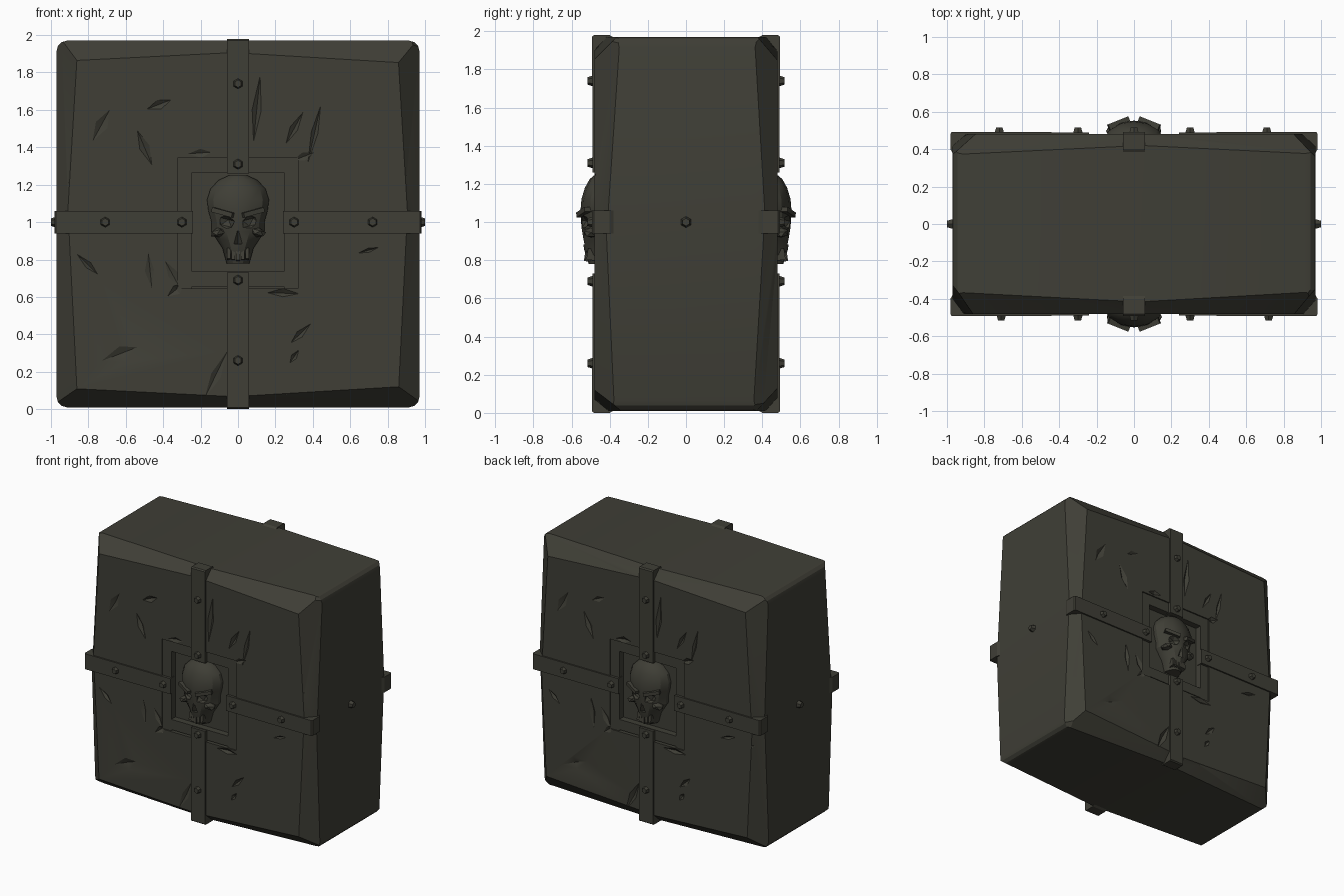
import bpy, bmesh, math, random
from mathutils import Vector, Matrix, Euler

if "Cube" in bpy.data.objects:
    bpy.data.objects.remove(bpy.data.objects["Cube"])

random.seed(7)
ZC = 0.99  # centre height of the block

mat = bpy.data.materials.new("dark_stone")
mat.diffuse_color = (0.050, 0.049, 0.037, 1)
mat.use_nodes = True
mat.node_tree.nodes["Principled BSDF"].inputs["Base Color"].default_value = mat.diffuse_color


def finish(name, bm):
    bmesh.ops.recalc_face_normals(bm, faces=bm.faces[:])
    me = bpy.data.meshes.new(name)
    bm.to_mesh(me)
    bm.free()
    ob = bpy.data.objects.new(name, me)
    bpy.context.collection.objects.link(ob)
    return ob


def trs(loc, size=(1, 1, 1), rot=(0, 0, 0)):
    return Matrix.LocRotScale(Vector(loc), Euler(rot), Vector(size))


def add_box(bm, loc, size, rot=(0, 0, 0)):
    bmesh.ops.create_cube(bm, size=1, matrix=trs(loc, size, rot))


def add_shard(bm, loc, size, rot):
    # irregular eight-sided splinter used to chip the stone
    r = bmesh.ops.create_uvsphere(bm, u_segments=4, v_segments=2, radius=1)
    for v in r["verts"]:
        v.co *= random.uniform(0.8, 1.15)
        v.co = trs(loc, size, rot) @ v.co


def cut(ob, cutter, self_overlap=False):
    m = ob.modifiers.new("cut", "BOOLEAN")
    m.operation, m.solver, m.object = "DIFFERENCE", "EXACT", cutter
    m.use_self = self_overlap
    bpy.context.view_layer.update()
    dg = bpy.context.evaluated_depsgraph_get()
    me = bpy.data.meshes.new_from_object(ob.evaluated_get(dg))
    ob.modifiers.clear()
    ob.data = me
    bpy.data.objects.remove(cutter)


def to_back(ob):
    # repeat a front part on the back
    dup = ob.copy()
    dup.name = ob.name + "_back"
    dup.matrix_world = Matrix.Rotation(math.pi, 4, "Z") @ ob.matrix_world
    bpy.context.collection.objects.link(dup)


# Stone block: rounded box with irregular chamfers
bm = bmesh.new()
add_box(bm, (0, 0, ZC), (1.94, 0.96, 1.96))
bmesh.ops.bevel(bm, geom=bm.edges[:], offset=0.055, segments=3, profile=0.5, affect="EDGES")


def slice_off(bm, co, no):
    geom = bm.verts[:] + bm.edges[:] + bm.faces[:]
    r = bmesh.ops.bisect_plane(bm, geom=geom, plane_co=co, plane_no=no, clear_outer=True)
    edges = [e for e in r["geom_cut"] if isinstance(e, bmesh.types.BMEdge)]
    if len(edges) > 2:
        bmesh.ops.edgeloop_fill(bm, edges=edges)


for sx in (-1, 1):
    for sy in (-1, 1):
        for sz in (-1, 1):
            no = Vector((sx * random.uniform(.7, 1.1), sy * random.uniform(.7, 1.2),
                         sz * random.uniform(.7, 1.1))).normalized()
            corner = Vector((sx * .97, sy * .48, ZC + sz * .98))
            slice_off(bm, corner - no * random.uniform(.07, .095), no)
for sy in (-1, 1):
    for s in (-1, 1):
        for tilt in (-.05, .06):
            # long worn slopes along the vertical and horizontal face edges
            no = Vector((s, sy * random.uniform(.7, 1.3), tilt)).normalized()
            slice_off(bm, Vector((s * .97, sy * .48, ZC)) - no * .045, no)
            no = Vector((tilt, sy * random.uniform(.7, 1.3), s)).normalized()
            slice_off(bm, Vector((0, sy * .48, ZC + s * .98)) - no * .045, no)
stone = finish("stone_block", bm)

# Square recess on the front and back
bm = bmesh.new()
for s in (-1, 1):
    add_box(bm, (0, s * .52, ZC + .005), (.64, .2, .70))
cut(stone, finish("recess_cutter", bm))

# Chips along the edges, cracks and shallow dents on the faces
bm = bmesh.new()
marks = [  # x, z, half length, half width, lean
    (-.73, 1.52, .12, .035, .5), (-.50, 1.40, .13, .03, -.4), (-.42, 1.63, .07, .03, 1.2),
    (.41, 1.48, .17, .02, .22), (.30, 1.50, .10, .025, .5), (-.47, .74, .13, .03, -.1),
    (-.35, .72, .10, .03, -.5), (-.12, .18, .15, .03, .45), (.33, .40, .08, .025, .8),
    (.30, .28, .05, .02, .6), (-.80, .77, .08, .02, -.8), (.10, 1.60, .18, .025, .1),
    (-.20, 1.37, .08, .03, 1.5), (.35, 1.35, .08, .03, 1.2), (-.33, .64, .08, .03, .9),
    (.24, .62, .10, .025, 1.6), (.70, .85, .07, .015, 1.3), (-.62, .30, .12, .05, 1.2)]
for s in (-1, 1):
    for x, z, ln, w, lean in marks:
        add_shard(bm, (-s * x, s * .482, z), (w, .02, ln), (0, -s * lean, 0))
    for side in (-1, 1):
        for t in (-.8, -.55, -.28, .22, .5, .75):
            p = t + random.uniform(-.07, .07)
            a = random.uniform(-.15, .15)
            add_shard(bm, (p, s * .475, ZC + side * .965),
                      (random.uniform(.06, .14), .035, .055), (0, a, 0))
            add_shard(bm, (side * .955, s * .475, ZC - p),
                      (.055, .035, random.uniform(.06, .14)), (0, a, 0))
cut(stone, finish("chip_cutter", bm), True)

# Raised square frame set into the recess
bm = bmesh.new()
for s in (-1, 1):
    add_box(bm, (s * .285, -.44, ZC + .005), (.08, .06, .70))
    add_box(bm, (0, -.44, ZC + .01 + s * .305), (.49, .06, .08))
to_back(finish("square_frame", bm))


# Straps: U-shaped bands gripping each side, sunk where the stone swells
def strap(name, inner, outer, dip, angle, zc):
    half = [(inner, -.44), (inner, -.49), (outer - .008, -.492), (outer, -.482),
            (outer, -.40), (outer - dip, -.36)]
    profile = half + [(a, -b) for a, b in reversed(half)]
    core = [(outer - .06, .44), (outer - .06, -.44)]
    bm = bmesh.new()
    face = bm.faces.new([bm.verts.new((a, b, -.06)) for a, b in profile + core])
    r = bmesh.ops.extrude_face_region(bm, geom=[face])
    bmesh.ops.translate(bm, vec=(0, 0, .12),
                        verts=[v for v in r["geom"] if isinstance(v, bmesh.types.BMVert)])
    bmesh.ops.transform(bm, verts=bm.verts[:],
                        matrix=Matrix.Translation((0, 0, zc)) @ Matrix.Rotation(angle, 4, "Y"))
    finish(name, bm)


strap("strap_right", .24, .982, .025, 0, 1.0)
strap("strap_left", .24, .982, .025, math.pi, 1.0)
strap("strap_top", .27, .99, .025, -math.pi / 2, ZC)
strap("strap_bottom", .26, .99, .025, math.pi / 2, ZC)


# Rivets
def rivet(loc, direction):
    bm = bmesh.new()
    q = Vector(direction).to_track_quat("Z", "Y")
    bmesh.ops.create_cone(bm, cap_ends=True, segments=6, radius1=.036, radius2=.02, depth=.05,
                          matrix=Matrix.LocRotScale(Vector(loc), q, None))
    return finish("rivet", bm)


for x, z in ((-.71, 1), (-.30, 1), (.30, 1), (.72, 1), (0, 1.74), (0, 1.31), (0, .69), (0, .26)):
    to_back(rivet((x, -.49, z), (0, -1, 0)))
for s in (-1, 1):
    rivet((s * .975, 0, 1), (s, 0, 0))

# Skull: stacked rings from chin to crown
rings = [(.78, .062, -.51), (.86, .085, -.535), (.905, .115, -.54), (.95, .145, -.545),
         (1.0, .145, -.55), (1.06, .162, -.553), (1.12, .17, -.548), (1.18, .15, -.53),
         (1.225, .105, -.505), (1.25, .05, -.475)]
N = 14
bm = bmesh.new()
loops = []
for z, w, front in rings:
    loops.append([bm.verts.new((w * math.sin(2 * math.pi * i / N),
                                -.42 + (front + .42) * math.cos(2 * math.pi * i / N), z))
                  for i in range(N)])
for a, b in zip(loops, loops[1:]):
    for i in range(N):
        bm.faces.new((a[i], a[(i + 1) % N], b[(i + 1) % N], b[i]))
bm.faces.new(loops[0])
bm.faces.new(loops[-1])
skull = finish("skull", bm)

# Eye sockets and nose hole
bm = bmesh.new()
for s in (-1, 1):
    bmesh.ops.create_icosphere(bm, subdivisions=1, radius=1,
                               matrix=trs((s * .07, -.545, 1.0), (.056, .045, .04), (0, -.25 * s, 0)))
bmesh.ops.create_cone(bm, cap_ends=True, segments=4, radius1=.036, radius2=.004, depth=.07,
                      matrix=trs((0, -.545, .918)))
cut(skull, finish("socket_cutter", bm))
to_back(skull)

# Brow ridges, cheekbones and teeth
bm = bmesh.new()
for s in (-1, 1):
    add_box(bm, (s * .078, -.53, 1.052), (.12, .05, .026), (0, -.25 * s, .38 * s))
brows = finish("skull_brows", bm)
bm = bmesh.new()
for s in (-1, 1):
    bmesh.ops.create_icosphere(bm, subdivisions=1, radius=1,
                               matrix=trs((s * .105, -.497, .945), (.048, .045, .026), (0, .25 * s, 0)))
cheeks = finish("skull_cheekbones", bm)
bm = bmesh.new()
for i in range(-2, 3):
    add_box(bm, (i * .025, -.505 + .006 * abs(i), .83), (.02, .05, .075 - .008 * abs(i)), (-.15, 0, 0))
teeth = finish("skull_teeth", bm)
for ob in (brows, cheeks, teeth):
    to_back(ob)

# Colour and shading
bpy.ops.object.select_all(action="DESELECT")
for ob in bpy.context.collection.objects:
    ob.data.materials.clear()
    ob.data.materials.append(mat)
    ob.select_set(True)
bpy.context.view_layer.objects.active = stone
bpy.ops.object.shade_smooth_by_angle(angle=math.radians(25))
